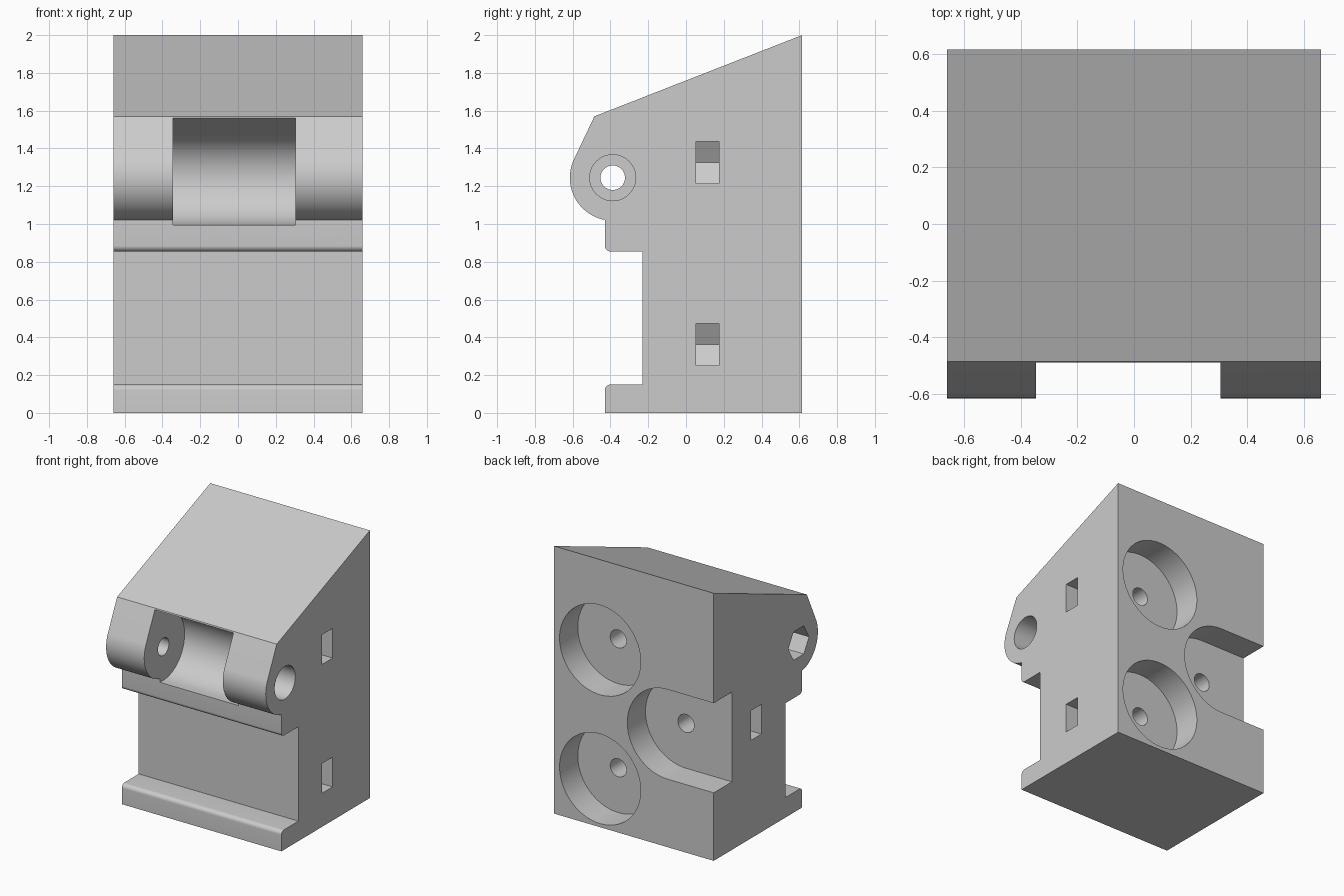
import bpy, bmesh
from math import cos, sin, pi, acos, atan2, hypot, radians

if "Cube" in bpy.data.objects:
    bpy.data.objects.remove(bpy.data.objects["Cube"])

W = 0.66                      # half width
PY, PZ = -0.388, 1.245        # hinge pin centre in the y-z plane
BX, DEPTH = 0.28, 0.40        # magnet pocket offset and pocket floor (y)


def arc(cx, cy, r, a0, a1, n):
    """Points along an arc, angles in radians."""
    return [(cx + r * cos(a0 + (a1 - a0) * i / n), cy + r * sin(a0 + (a1 - a0) * i / n))
            for i in range(n + 1)]


def circle(cx, cy, r, n=64):
    return arc(cx, cy, r, 0, 2 * pi, n)[:-1]


def prism(name, pts, axis, lo, hi):
    """Extrude a (y,z) outline along x, or an (x,z) outline along y."""
    bm = bmesh.new()

    def place(p, t):
        return (t, p[0], p[1]) if axis == 'x' else (p[0], t, p[1])
    a = [bm.verts.new(place(p, lo)) for p in pts]
    b = [bm.verts.new(place(p, hi)) for p in pts]
    bm.faces.new(a)
    bm.faces.new(b[::-1])
    for i in range(len(pts)):
        j = (i + 1) % len(pts)
        bm.faces.new((a[i], b[i], b[j], a[j]))
    bmesh.ops.recalc_face_normals(bm, faces=bm.faces)
    me = bpy.data.meshes.new(name)
    bm.to_mesh(me)
    bm.free()
    ob = bpy.data.objects.new(name, me)
    bpy.context.collection.objects.link(ob)
    return ob


# Body side profile: sloped roof, hinge knuckle, rail groove
top = (-0.485, 1.57)
R = 0.227
dy, dz = top[0] - PY, top[1] - PZ
tangent = atan2(dz, dy) + acos(R / hypot(dy, dz))
leave = 2 * pi - acos((-0.43 - PY) / R)
f = 0.03
profile = [(0.615, 0), (0.615, 2), top]
profile += arc(PY, PZ, R, tangent, leave, 40)
profile += arc(-0.43 + f, 0.855 + f, f, pi, 1.5 * pi, 8)
profile += [(-0.23, 0.855), (-0.23, 0.15)]
profile += arc(-0.43 + f, 0.15 - f, f, pi / 2, pi, 8)
profile += [(-0.43, 0)]
body = prism("mount_body", profile, 'x', -W, W)

cutters = []

# Clearance between the two hinge ears
rc = 0.25
lip = (-0.487, 1.56)
ly, lz = lip[0] - PY, lip[1] - PZ
a = atan2(lz, ly) - acos(rc / hypot(ly, lz))
t = (PY + rc * cos(a), PZ + rc * sin(a))
slope = (lip[1] - t[1]) / (lip[0] - t[0])
gap = [(-0.8, lip[1] + slope * (-0.8 - lip[0]))]
gap += arc(PY, PZ, rc, a, -pi / 2, 48) + [(-0.8, PZ - rc)]
cutters.append(prism("ear_gap_cutter", gap, 'x', -0.345, 0.305))

# Hinge pin hole, round head recess on the right, hex recess on the left
cutters.append(prism("pin_cutter", circle(PY, PZ, 0.065, 40), 'x', -0.8, 0.8))
cutters.append(prism("head_cutter", circle(PY, PZ, 0.122, 48), 'x', W - 0.17, 0.8))
cutters.append(prism("hex_cutter", circle(PY, PZ, 0.122, 6), 'x', -0.8, -W + 0.17))

# Rear pockets, each with a screw hole and a nut slot from the nearer side
for s, z in ((1, 1.325), (1, 0.362), (-1, 0.8435)):
    x = s * BX
    if s > 0:
        pocket = circle(x, z, 0.335)
    else:
        pocket = arc(x, z, 0.335, -pi / 2, pi / 2, 36) + [(-0.8, z + 0.335), (-0.8, z - 0.335)]
    cutters.append(prism("pocket_cutter", pocket, 'y', DEPTH, 0.8))
    cutters.append(prism("screw_cutter", circle(x, z, 0.067, 40), 'y', -0.05, 0.5))
    rn = 0.128
    nut = [(x - s * rn, z), (x - s * rn / 2, z + 0.111), (s * 0.8, z + 0.111),
           (s * 0.8, z - 0.111), (x - s * rn / 2, z - 0.111)]
    cutters.append(prism("nut_cutter", nut, 'y', 0.052, 0.175))

# Cut everything out of the body, then drop the cutters
for c in cutters:
    c.hide_render = True
    m = body.modifiers.new(c.name, 'BOOLEAN')
    m.operation = 'DIFFERENCE'
    m.solver = 'EXACT'
    m.object = c
bpy.context.view_layer.update()
dg = bpy.context.evaluated_depsgraph_get()
cut = bpy.data.meshes.new_from_object(body.evaluated_get(dg))
body.modifiers.clear()
body.data = cut
for c in cutters:
    bpy.data.objects.remove(c)

# Plain grey plastic
mat = bpy.data.materials.new("grey_plastic")
mat.diffuse_color = (0.6, 0.6, 0.6, 1)
mat.use_nodes = True
mat.node_tree.nodes["Principled BSDF"].inputs["Base Color"].default_value = mat.diffuse_color
body.data.materials.clear()
body.data.materials.append(mat)

bpy.context.view_layer.objects.active = body
body.select_set(True)
bpy.ops.object.shade_smooth_by_angle(angle=radians(25))
